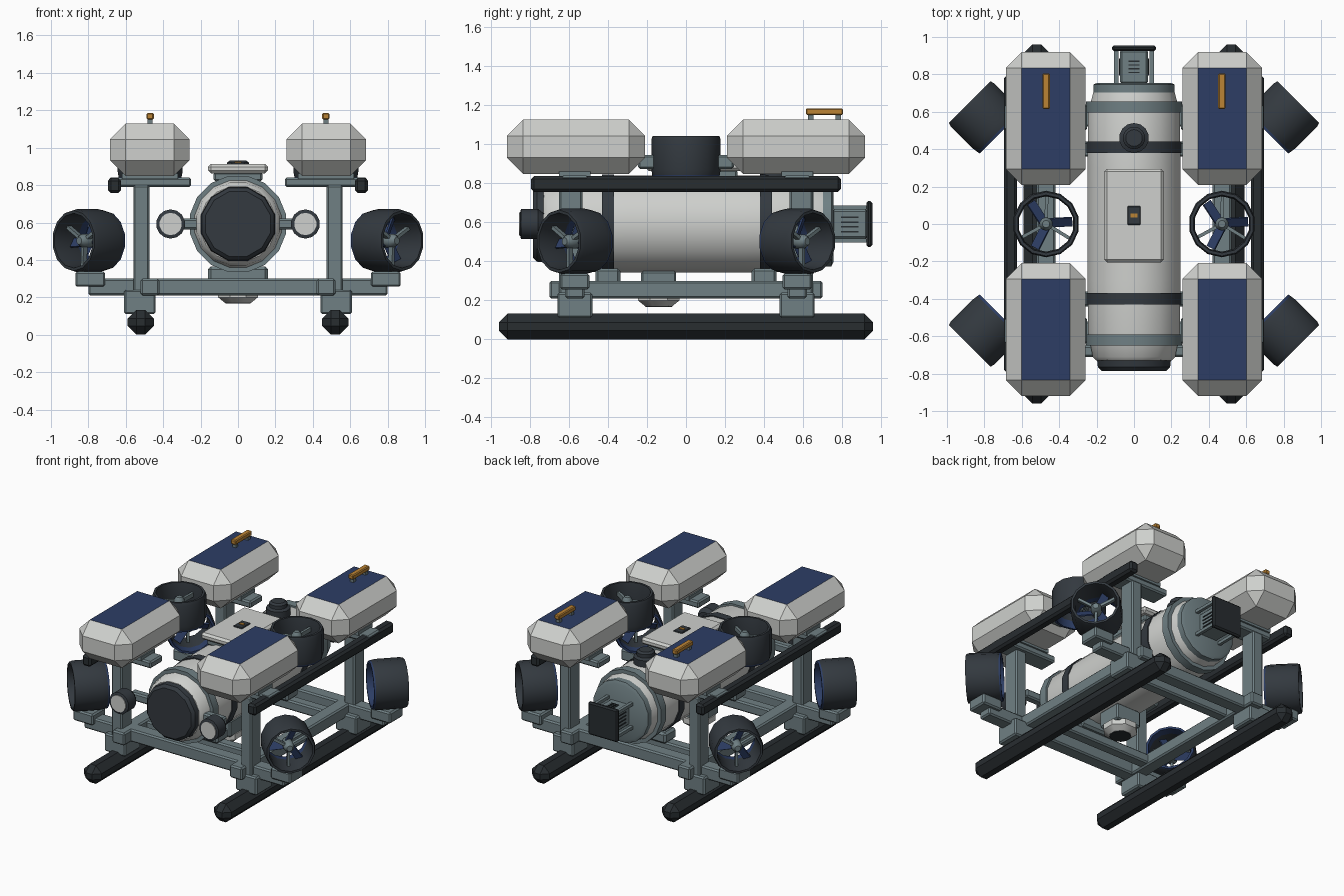
import bpy, bmesh, math
from mathutils import Matrix, Vector

cube = bpy.data.objects.get("Cube")
if cube:
    bpy.data.objects.remove(cube)


def material(name, r, g, b):
    m = bpy.data.materials.new(name)
    m.use_nodes = True
    m.diffuse_color = (r, g, b, 1)
    m.node_tree.nodes["Principled BSDF"].inputs["Base Color"].default_value = (r, g, b, 1)
    return m


WHITE = material("pale_grey_paint", .62, .63, .61)
NAVY = material("navy_paint", .026, .048, .13)
STEEL = material("blue_grey_metal", .16, .215, .23)
BLACK = material("dark_rubber", .021, .026, .03)
DUCT = material("charcoal_plastic", .033, .041, .05)
ORANGE = material("orange_grip", .5, .23, .035)


def finish(name, bm, mats, smooth=False):
    bmesh.ops.recalc_face_normals(bm, faces=bm.faces)
    me = bpy.data.meshes.new(name)
    bm.to_mesh(me)
    bm.free()
    for m in mats:
        me.materials.append(m)
    if smooth:
        me.polygons.foreach_set("use_smooth", [True] * len(me.polygons))
        me.set_sharp_from_angle(angle=math.radians(35))
    ob = bpy.data.objects.new(name, me)
    bpy.context.collection.objects.link(ob)
    return ob


def box(name, centre, size, mat, bevel=.01, frame=Matrix(), top=None):
    """Chamfered block; `top` optionally colours its upper face."""
    bm = bmesh.new()
    bmesh.ops.create_cube(bm, size=1, matrix=Matrix.Translation(centre) @ Matrix.Diagonal((*size, 1)))
    if bevel:
        bmesh.ops.bevel(bm, geom=bm.edges[:], offset=bevel, segments=1, affect='EDGES')
    bm.normal_update()
    if top:
        for f in bm.faces:
            f.material_index = int(f.normal.z > .95)
    bm.transform(frame)
    return finish(name, bm, [mat, top] if top else [mat])


def lathe(name, profile, mats, frame, sides=16, closed=False, bands=None):
    """Turn (radius, height) points about local z; `bands` gives a slot per segment."""
    bm = bmesh.new()
    rings = []
    for r, h in profile:
        angles = [2 * math.pi * (i + .5) / sides for i in range(sides)]
        rings.append([bm.verts.new((r * math.cos(a), r * math.sin(a), h)) for a in angles])
    for k in range(len(rings) if closed else len(rings) - 1):
        lo, hi = rings[k], rings[(k + 1) % len(rings)]
        for i in range(sides):
            j = (i + 1) % sides
            f = bm.faces.new((lo[i], lo[j], hi[j], hi[i]))
            f.material_index = bands[k] if bands else 0
    bmesh.ops.remove_doubles(bm, verts=bm.verts[:], dist=1e-5)
    bm.transform(frame)
    return finish(name, bm, mats, True)


def aim(centre, direction):
    return Matrix.Translation(centre) @ Vector(direction).to_track_quat('Z', 'Y').to_matrix().to_4x4()


def thruster(name, centre, direction, r, h):
    """Open duct with a navy inlet lip, hub, struts and propeller."""
    fr = aim(centre, direction)
    lathe(name + "_duct",
          [(r * .86, -h), (r * .95, -h), (r * .97, -h + .012), (r, -h * .6), (r, h * .8),
           (r * .96, h), (r * .87, h), (r * .83, h * .5), (r * .83, -h * .5)],
          [DUCT, NAVY], fr, 14, True, [1, 1, 0, 0, 0, 0, 0, 0, 1])
    lathe(name + "_hub", [(0, -.07), (.025, -.06), (.036, -.03), (.036, .05), (.02, .075), (0, .075)],
          [STEEL], fr, 10)
    for i in range(3):
        spin = fr @ Matrix.Rotation(i * math.tau / 3 + .5, 4, 'Z')
        box(name + "_strut", (r * .47, 0, .035), (r * .8, .018, .03), STEEL, 0, spin)
        pitch = spin @ Matrix.Rotation(.6, 4, 'Z') @ Matrix.Rotation(.6, 4, 'X')
        box(name + "_blade", (r * .45, 0, -.01), (r * .68, .055, .01), NAVY, 0, pitch)


# Pressure hull along y, with bands, nose window and rear cap
HZ = .592
hull = aim((0, 0, HZ), (0, 1, 0))
lathe("hull", [(0, -.73), (.205, -.73), (.225, -.71), (.25, -.58), (.254, -.3), (.254, .3),
               (.25, .6), (.22, .71), (0, .71)], [WHITE], hull)
for y, mat, r in ((-.62, STEEL, .262), (-.4, DUCT, .26), (.41, DUCT, .26), (.625, STEEL, .262)):
    lathe("hull_band", [(.23, y - .03), (r, y - .03), (r, y + .03), (.23, y + .03)], [mat], hull, closed=True)
lathe("nose_window", [(0, -.785), (.18, -.785), (.2, -.765), (.205, -.72), (0, -.72)], [DUCT], hull, 12)
lathe("rear_cap", [(0, .7), (.222, .7), (.222, .745), (.2, .755), (0, .755)], [STEEL], hull)

# Hatch and mast on top of the hull
box("hatch_base", (0, .045, .845), (.26, .44, .05), STEEL)
box("hatch", (0, .045, .888), (.32, .5, .05), WHITE, .015)
box("hatch_latch", (0, .045, .915), (.07, .1, .012), DUCT, .004)
box("latch_mark", (0, .045, .923), (.036, .02, .006), ORANGE, 0)
lathe("top_sensor", [(0, .8), (.08, .8), (.08, .885), (.06, .895), (.06, .92), (.045, .932), (0, .932)],
      [DUCT], Matrix.Translation((0, .46, 0)), 14)

# Tail unit: vented box inside a four-bar cage with an end plate
box("tail_body", (0, .84, HZ), (.15, .18, .15), STEEL)
box("tail_plate", (0, .94, HZ), (.235, .03, .235), BLACK)
for sx in (-1, 1):
    for sz in (-1, 1):
        box("tail_bar", (sx * .095, .84, HZ + sz * .085), (.022, .18, .022), STEEL, 0)
for i in range(4):
    box("tail_vent", (0, .81 + i * .02, HZ + .077), (.06, .007, .006), BLACK, 0)
    for s in (-1, 1):
        box("tail_side_vent", (s * .077, .84, HZ - .04 + i * .025), (.006, .09, .008), BLACK, 0)

# Belly sensor and its mount
box("belly_mount", (0, -.14, .29), (.2, .18, .12), STEEL)
lathe("belly_sensor", [(0, .17), (.075, .17), (.115, .2), (.115, .24), (0, .24)], [WHITE],
      Matrix.Translation((0, -.14, 0)), 8)
lathe("belly_lens", [(0, .166), (.07, .166), (.07, .172), (0, .172)], [BLACK],
      Matrix.Translation((0, -.14, 0)), 12)

# Transverse parts at the front and back
for e in (-1, 1):
    box("lower_crossbeam", (0, e * .57, .255), (1.6, .1, .09), STEEL)
    box("saddle_beam", (0, e * .4, .255), (.94, .08, .07), STEEL)
    box("hull_saddle", (0, e * .4, .325), (.32, .13, .08), STEEL, .015)

# Mirrored sides
for s in (-1, 1):
    box("skid", (s * .52, 0, .066), (.14, 1.92, .132), BLACK, .046)
    box("lower_rail", (s * .47, 0, .255), (.1, 1.4, .09), STEEL)
    box("upper_rail", (s * .66, 0, .797), (.07, 1.59, .08), BLACK, .015)
    # Lamps beside the nose
    lamp = aim((s * .36, -.79, HZ), (0, -1, 0))
    lathe("lamp_housing", [(0, -.06), (.055, -.06), (.078, -.03), (.078, .055), (.062, .06), (0, .06)],
          [DUCT], lamp, 14)
    lathe("lamp_lens", [(0, .055), (.06, .055), (.06, .065), (0, .065)], [WHITE], lamp, 14)
    box("lamp_bracket", (s * .29, -.68, HZ), (.16, .06, .06), STEEL)
    thruster("vertical_thruster", (s * .47, 0, .937), (0, 0, 1), .178, .107)
    for e in (-1, 1):
        box("post", (s * .517, e * .59, .51), (.085, .12, .58), STEEL)
        box("skid_bracket", (s * .525, e * .57, .175), (.17, .18, .13), STEEL)
        box("upper_arm", (s * .47, e * .57, .815), (.44, .14, .05), STEEL)
        box("tank_saddle", (s * .47, e * .57, .847), (.3, .16, .03), STEEL, 0)
        box("buoyancy_tank", (s * .472, e * .564, .988), (.425, .71, .28), WHITE, .084, top=NAVY)
        box("thruster_bracket", (s * .47, e * .2, .91), (.1, .09, .07), STEEL)
        box("thruster_pad", (s * .79, e * .57, .297), (.16, .15, .08), STEEL)
        thruster("corner_thruster", (s * .797, e * .57, .503), (s, e, 0), .168, .116)
    # Lifting handle on the rear tank
    box("lifting_grip", (s * .47, .71, 1.168), (.04, .19, .034), ORANGE, .006)
    for y in (.64, .78):
        box("grip_leg", (s * .47, y, 1.14), (.028, .028, .04), STEEL, 0)
